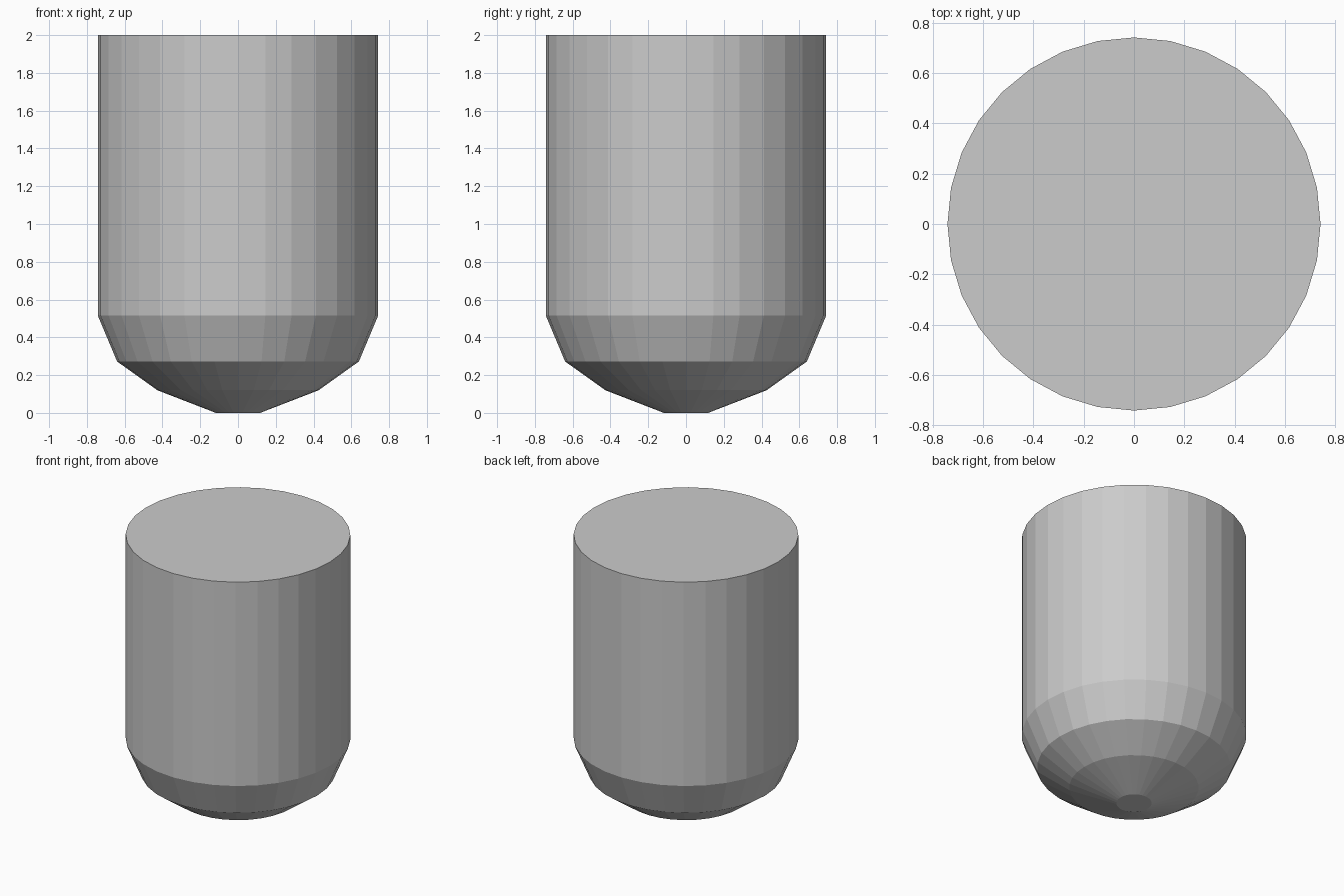
import bpy, bmesh, math

if "Cube" in bpy.data.objects:
    bpy.data.objects.remove(bpy.data.objects["Cube"])

SIDES = 32
# Profile of (radius, height), from the flat tip up to the rim
PROFILE = [(0.117, 0.0), (0.427, 0.12), (0.64, 0.272), (0.742, 0.515), (0.742, 2.0)]

bm = bmesh.new()
rings = []
for r, z in PROFILE:
    rings.append([bm.verts.new((r * math.cos(2 * math.pi * i / SIDES),
                                r * math.sin(2 * math.pi * i / SIDES), z))
                  for i in range(SIDES)])

# Side walls and stepped rounded base
for low, high in zip(rings, rings[1:]):
    for i in range(SIDES):
        j = (i + 1) % SIDES
        bm.faces.new((low[i], low[j], high[j], high[i]))

# Flat tip and flat top
bm.faces.new(rings[0][::-1])
bm.faces.new(rings[-1])

mesh = bpy.data.meshes.new("rounded_cylinder")
bm.to_mesh(mesh)
bm.free()
body = bpy.data.objects.new("rounded_cylinder", mesh)
bpy.context.collection.objects.link(body)
